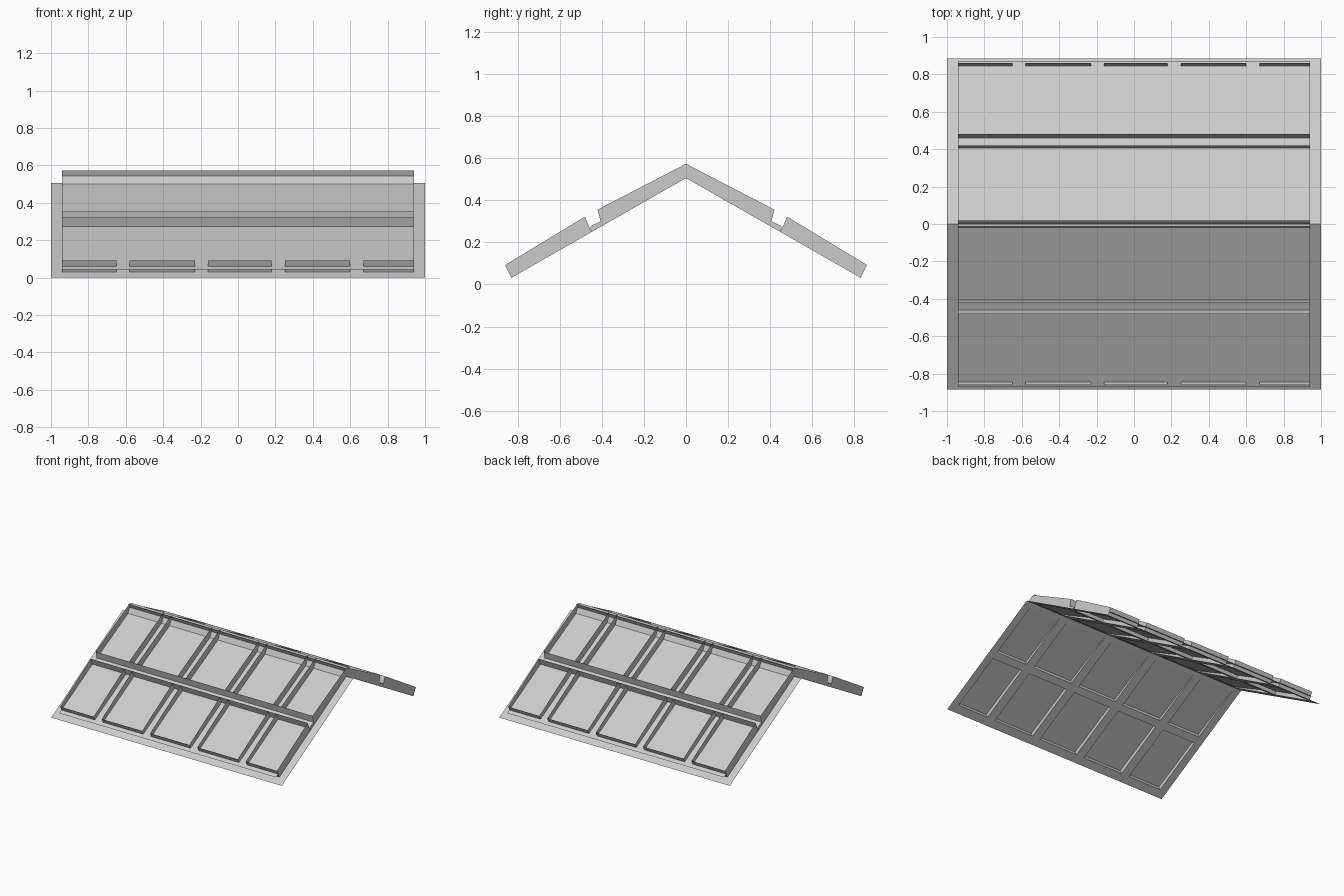
import bpy

if "Cube" in bpy.data.objects:
    bpy.data.objects.remove(bpy.data.objects["Cube"])

HALF, INNER, EAVE, RIDGE = 1.0, 0.94, 0.885, 0.505
CELLS = [(-.94, -.65), (-.58, -.23), (-.16, .18), (.25, .60), (.67, .94)]
# each row: bottom y (low, high), top profile points (y, z) low and high
ROWS = [((.83, .45), (.86, .092), (.48, .322)),
        ((.40, .0), (.42, .355), (.0, .573))]
# section of the panes, which lie between the bottom and top of the ribs
PANE = [(.872, .045), (.455, .275), (.40, .303), (0, .512)]


def base_z(y):
    return RIDGE * (1 - y / EAVE)


class Builder:
    """Collects polygons for one part on one side of the roof."""

    def __init__(self, side):
        self.side, self.verts, self.faces = side, [], []

    def poly(self, pts):
        k = len(self.verts)
        self.verts += [(x, self.side * y, z) for x, y, z in pts]
        self.faces.append(tuple(range(k, k + len(pts))))

    def strip(self, x0, x1, a, b):
        self.poly([(x0, *a), (x1, *a), (x1, *b), (x0, *b)])

    def finish(self, name):
        me = bpy.data.meshes.new(name)
        me.from_pydata(self.verts, [], self.faces)
        me.update()
        ob = bpy.data.objects.new(name, me)
        bpy.context.collection.objects.link(ob)


for side, label in ((-1, "front"), (1, "back")):
    # roof frame with an opening below every pane
    frame = Builder(side)
    xs = [-HALF] + [x for c in CELLS for x in c] + [HALF]
    ys = [EAVE, .83, .45, .40, .03, 0]
    for j in range(5):
        for i in range(len(xs) - 1):
            if j in (1, 3) and i % 2 == 1:
                continue
            y0, y1 = ys[j], ys[j + 1]
            frame.strip(xs[i], xs[i + 1], (y0, base_z(y0)), (y1, base_z(y1)))
    frame.finish(label + "_roof_frame")

    # continuous pane sheet
    pane = Builder(side)
    for a, b in zip(PANE, PANE[1:]):
        pane.strip(-INNER, INNER, a, b)
    pane.finish(label + "_panes")

    # upright ribs around every pane
    ribs = Builder(side)
    for row, ((ylo, yhi), tlo, thi) in enumerate(ROWS):
        lo, hi = (ylo, base_z(ylo)), (yhi, base_z(yhi))
        for x0, x1 in CELLS:
            for x in (x0, x1):
                ribs.poly([(x, *lo), (x, *tlo), (x, *thi), (x, *hi)])
            if row == 0:
                ribs.strip(x0, x1, lo, tlo)
        # long ribs beside the middle channel
        if row == 0:
            ribs.strip(-INNER, INNER, hi, thi)
        else:
            ribs.strip(-INNER, INNER, lo, tlo)
    # closed channel ends
    for x in (-INNER, INNER):
        ribs.poly([(x, .45, base_z(.45)), (x, *PANE[1]), (x, *PANE[2]), (x, .40, base_z(.40))])
    # leaning ridge rib
    ribs.strip(-INNER, INNER, (-.02, .50), (.014, .573))
    ribs.finish(label + "_ribs")
